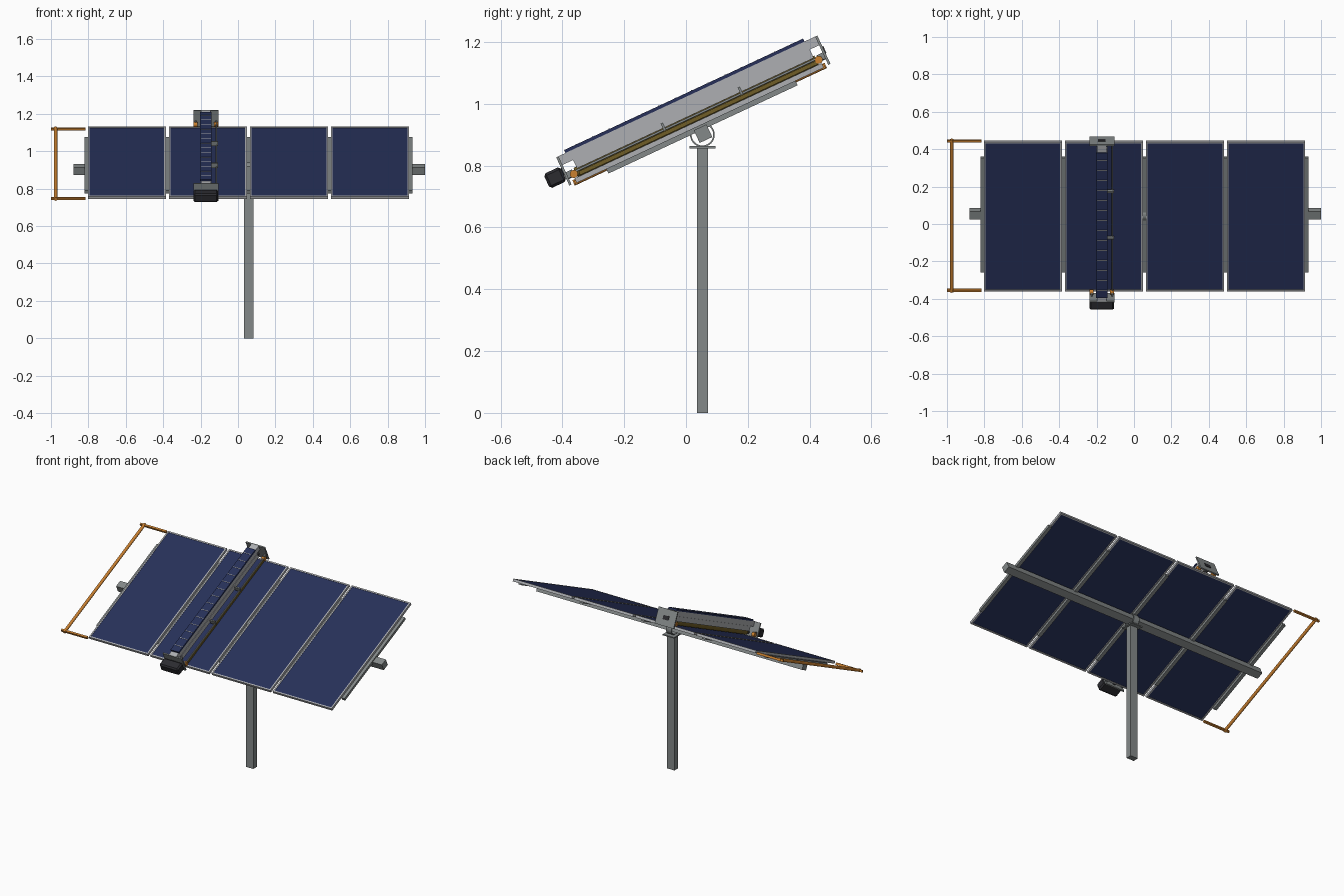
import bpy, bmesh, math
from mathutils import Matrix, Vector

if "Cube" in bpy.data.objects:
    bpy.data.objects.remove(bpy.data.objects["Cube"])


def material(name, r, g, b):
    m = bpy.data.materials.new(name)
    m.use_nodes = True
    m.diffuse_color = (r, g, b, 1)
    m.node_tree.nodes["Principled BSDF"].inputs["Base Color"].default_value = (r, g, b, 1)
    return m


NAVY = material("navy_cells", 0.02, 0.03, 0.1)
STEEL = material("grey_steel", 0.23, 0.25, 0.25)
LIGHT = material("light_aluminium", 0.42, 0.43, 0.45)
ORANGE = material("orange_paint", 0.6, 0.22, 0.03)
BLACK = material("black_housing", 0.025, 0.025, 0.03)
OLIVE = material("olive_bristles", 0.16, 0.11, 0.02)

# Tilted table frame: x across, y up the slope, z off the glass
TILT = Matrix.Translation((0, 0.04, 0.943)) @ Matrix.Rotation(math.radians(25), 4, 'X')
WORLD = Matrix.Identity(4)


def finish(bm, name, mat, frame):
    bm.transform(frame)
    mesh = bpy.data.meshes.new(name)
    bm.to_mesh(mesh)
    bm.free()
    mesh.materials.append(mat)
    ob = bpy.data.objects.new(name, mesh)
    bpy.context.scene.collection.objects.link(ob)
    return ob


def box(name, mat, x, y, z, frame=TILT, bevel=0):
    """Box from three (low, high) ranges."""
    bm = bmesh.new()
    bmesh.ops.create_cube(bm, size=1)
    for v in bm.verts:
        v.co = Vector([(lo + hi) / 2 + c * (hi - lo) for c, (lo, hi) in zip(v.co, (x, y, z))])
    if bevel:
        bmesh.ops.bevel(bm, geom=bm.edges[:], offset=bevel, segments=1, affect='EDGES')
    return finish(bm, name, mat, frame)


def rod(name, mat, a, b, radius, frame=TILT, sides=16):
    """Cylinder between two points."""
    a, b = Vector(a), Vector(b)
    bm = bmesh.new()
    bmesh.ops.create_cone(bm, cap_ends=True, segments=sides, radius1=radius,
                          radius2=radius, depth=(b - a).length)
    turn = (b - a).to_track_quat('Z', 'Y').to_matrix().to_4x4()
    bm.transform(Matrix.Translation((a + b) / 2) @ turn)
    for f in bm.faces:
        f.smooth = len(f.verts) == 4
    for e in bm.edges:
        e.smooth = all(f.smooth for f in e.link_faces)
    return finish(bm, name, mat, frame)


def around(c, half):
    return (c - half, c + half)


# Post, cap plate and bearing ring
PX, PY = 0.058, 0.053
box("post", STEEL, around(PX, 0.026), around(PY, 0.018), (0, 0.86), WORLD)
box("post_cap", STEEL, around(PX, 0.04), around(PY, 0.042), (0.856, 0.863), WORLD)
bm = bmesh.new()
loops = []
for x, r in ((-0.02, 0.04), (0.02, 0.04), (0.02, 0.035), (-0.02, 0.035)):
    loops.append([bm.verts.new((PX + x, PY + r * math.cos(t * math.tau / 32),
                                0.9 + r * math.sin(t * math.tau / 32))) for t in range(32)])
for k in range(4):
    p, q = loops[k], loops[(k + 1) % 4]
    for t in range(32):
        bm.faces.new((p[t], p[(t + 1) % 32], q[(t + 1) % 32], q[t]))
bmesh.ops.recalc_face_normals(bm, faces=bm.faces[:])
finish(bm, "bearing_ring", STEEL, WORLD)

# Torque beam and cross rails
box("torque_beam", STEEL, (-0.88, 1.0), around(-0.003, 0.0225), (-0.065, -0.02))
PITCH, WIDTH, HALF = 0.4335, 0.417, 0.441
for i in range(5):
    box(f"cross_rail_{i + 1}", STEEL, around(-0.811 + i * PITCH, 0.011), (-0.335, 0.34), (-0.03, -0.013))

# Four framed solar panels
EDGE = 0.009
for i in range(4):
    x0 = -0.803 + i * PITCH
    x1 = x0 + WIDTH
    box(f"panel_cells_{i + 1}", NAVY, (x0 + EDGE, x1 - EDGE), (-HALF + EDGE, HALF - EDGE), (-0.01, 0))
    for side, xs in (("right", (x0, x0 + EDGE)), ("left", (x1 - EDGE, x1))):
        box(f"panel_frame_{side}_{i + 1}", LIGHT, xs, (-HALF, HALF), (-0.014, 0.002))
    for side, s in (("lower", -1), ("upper", 1)):
        box(f"panel_frame_{side}_{i + 1}", LIGHT, (x0 + EDGE, x1 - EDGE),
            around(s * (HALF - EDGE / 2), EDGE / 2), (-0.014, 0.002))

# Orange docking frame at the right end
rod("dock_bar", ORANGE, (-0.975, -0.45, -0.01), (-0.975, 0.45, -0.01), 0.0095)
for side, s in (("lower", -1), ("upper", 1)):
    box(f"dock_arm_{side}", ORANGE, (-1.0, -0.815), around(s * 0.44, 0.006), (-0.018, -0.004))

# Cleaning carriage: cover, small solar strip and rungs
CX = -0.172
box("carriage_cover", LIGHT, around(CX, 0.026), (-0.46, 0.458), (0.058, 0.089))
box("carriage_skirt", LIGHT, around(CX, 0.029), (-0.42, 0.425), (0.028, 0.058))
box("strip_cells", NAVY, around(CX, 0.03), (-0.433, 0.42), (0.089, 0.0995))
for i in range(14):
    box(f"strip_rung_{i + 1}", LIGHT, around(CX, 0.027), around(-0.39 + i * 0.059, 0.0018), (0.099, 0.101))

# Roller brush with its drive rail and clips
rod("roller_brush", OLIVE, (CX, -0.43, 0.018), (CX, 0.43, 0.018), 0.016)
rod("drive_rail", STEEL, (-0.115, -0.43, 0.022), (-0.115, 0.43, 0.022), 0.004, sides=8)
box("wiper_strip", OLIVE, around(-0.115, 0.004), (-0.42, 0.43), (0.004, 0.017))
for i, u in enumerate((-0.11, 0.165)):
    box(f"rail_clip_{i + 1}", STEEL, (-0.145, -0.106), around(u, 0.004), (0.018, 0.045))

# End plates, guide wheels and motor housing
for side, s in (("lower", -1), ("upper", 1)):
    box(f"end_plate_{side}", STEEL, around(CX, 0.067), around(s * 0.462, 0.004), (-0.012, 0.089))
    box(f"plate_slot_{side}", BLACK, around(CX, 0.02), around(s * 0.467, 0.002), (0.025, 0.05))
    rod(f"brush_axle_{side}", BLACK, (CX, s * 0.42, 0.018), (CX, s * 0.46, 0.018), 0.01)
    for hand, d in (("right", -1), ("left", 1)):
        x = CX + d * 0.055
        rod(f"guide_wheel_{side}_{hand}", ORANGE, (x - 0.01, s * 0.437, 0.016), (x + 0.01, s * 0.437, 0.016), 0.013)
        box(f"wheel_bracket_{side}_{hand}", STEEL, around(x, 0.004), tuple(sorted((s * 0.437, s * 0.46))), (0.01, 0.032))
box("motor_housing", BLACK, around(CX, 0.066), (-0.527, -0.467), (0.005, 0.057), bevel=0.008)
